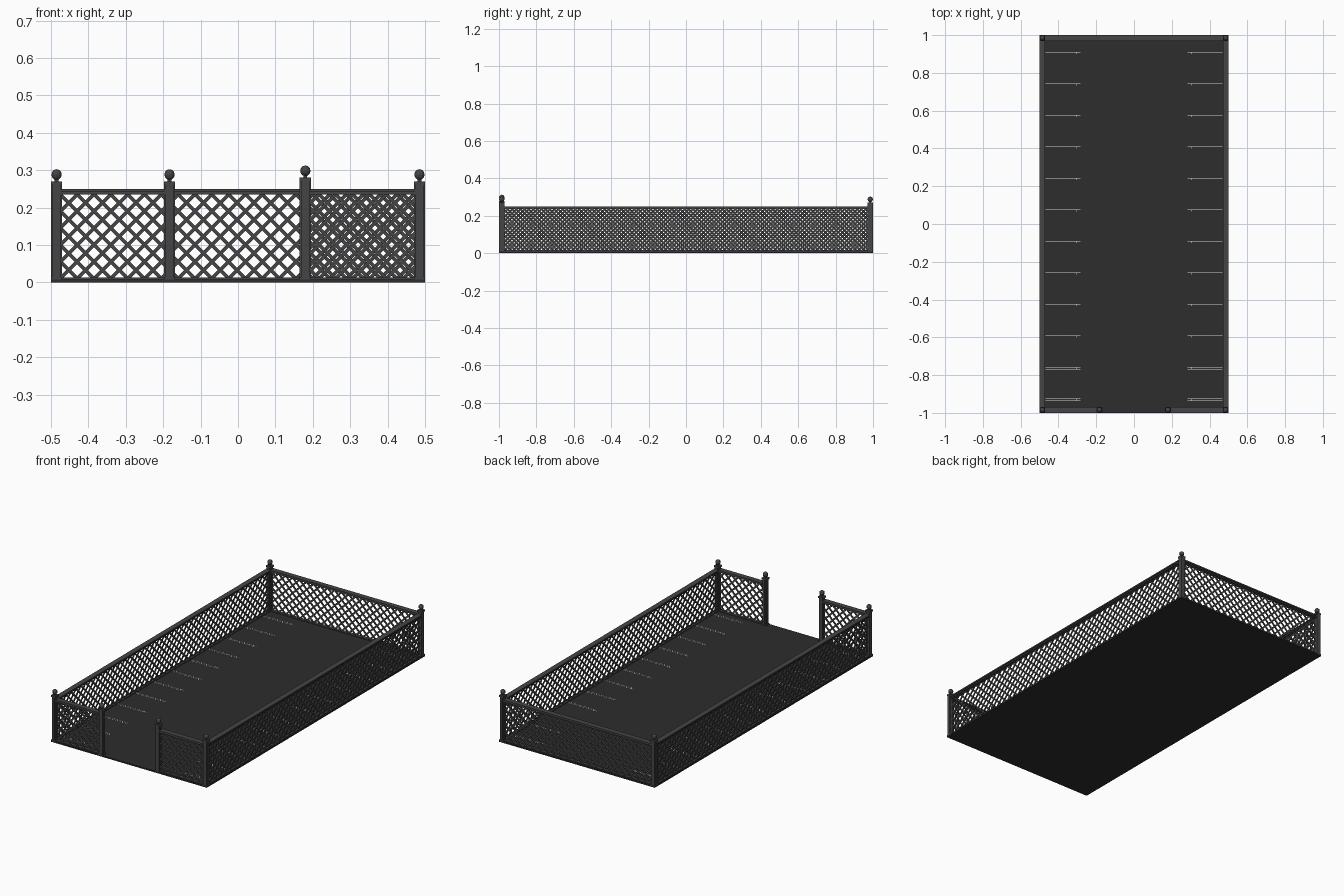
import bpy, bmesh, math
from mathutils import Matrix, Vector

if "Cube" in bpy.data.objects:
    bpy.data.objects.remove(bpy.data.objects["Cube"])


def material(name, c):
    m = bpy.data.materials.new(name)
    m.diffuse_color = (c[0], c[1], c[2], 1)
    m.use_nodes = True
    m.node_tree.nodes["Principled BSDF"].inputs["Base Color"].default_value = m.diffuse_color
    return m


FENCE = material("dark grey fence", (0.06, 0.06, 0.06))
ASPHALT = material("asphalt", (0.026, 0.026, 0.026))
PAINT = material("white paint", (0.85, 0.85, 0.85))


def add_box(bm, centre, size, rot=Matrix.Identity(4)):
    m = Matrix.Translation(centre) @ rot @ Matrix.Diagonal((*size, 1))
    bmesh.ops.create_cube(bm, size=1, matrix=m)


def finish(bm, name, mat):
    me = bpy.data.meshes.new(name)
    bm.to_mesh(me)
    bm.free()
    me.materials.append(mat)
    ob = bpy.data.objects.new(name, me)
    bpy.context.collection.objects.link(ob)
    return ob


# Ground slab
bm = bmesh.new()
add_box(bm, (0, 0, 0.004), (1, 2, 0.008))
finish(bm, "ground_slab", ASPHALT)

# Parking bay markings: thin outlined strips along both long sides
bm = bmesh.new()
for i in range(12):
    y = 0.905 - i * 0.1668
    for s in (-1, 1):
        for dy in (-0.005, 0.005):
            add_box(bm, (s * 0.377, y + dy, 0.0082), (0.185, 0.002, 0.001))
        add_box(bm, (s * 0.302, y, 0.0082), (0.003, 0.010, 0.001))
finish(bm, "bay_markings", PAINT)


# Fence posts with ridged shaft, foot and finial
def post(name, x, y, top):
    bm = bmesh.new()
    h = top - 0.008
    zc = 0.008 + h / 2
    add_box(bm, (x, y, zc), (0.024, 0.024, h))
    add_box(bm, (x, y, zc), (0.030, 0.012, h))
    add_box(bm, (x, y, zc), (0.012, 0.030, h))
    add_box(bm, (x, y, 0.010), (0.030, 0.030, 0.006))
    add_box(bm, (x, y, top - 0.005), (0.030, 0.030, 0.010))
    add_box(bm, (x, y, top + 0.007), (0.010, 0.010, 0.016))
    bmesh.ops.create_uvsphere(bm, u_segments=10, v_segments=6, radius=0.0145,
                              matrix=Matrix.Translation((x, y, top + 0.018)))
    finish(bm, name, FENCE)


for sx, side in ((-1, "left"), (1, "right")):
    for sy, end in ((-1, "front"), (1, "back")):
        post(f"{end}_{side}_corner_post", sx * 0.485, sy * 0.985, 0.27)
post("left_entrance_post", -0.183, -0.985, 0.27)
post("right_entrance_post", 0.18, -0.985, 0.28)


# Lattice panel with rails, built along local x and then placed
def panel(name, length, centre, angle=0, phase=0.0):
    bm = bmesh.new()
    add_box(bm, (0, 0, 0.246), (length, 0.030, 0.008))
    add_box(bm, (0, 0, 0.2385), (length, 0.020, 0.007))
    add_box(bm, (0, 0, 0.010), (length, 0.020, 0.006))
    pitch, z0, z1 = 0.045, 0.010, 0.237
    h = z1 - z0
    for k in range(-int(h / pitch) - 1, int(length / pitch) + 2):
        c = (k + phase) * pitch
        # slat u = c + v, clipped to the panel; second layer is its mirror
        va, vb = max(0, -c), min(h, length - c)
        if vb - va < 0.004:
            continue
        mid = (va + vb) / 2
        size = ((vb - va) * math.sqrt(2), 0.004, 0.0095)
        u = c + mid - length / 2
        add_box(bm, (u, -0.002, z0 + mid), size,
                Matrix.Rotation(-math.pi / 4, 4, 'Y'))
    for k in range(0, int((length + h) / pitch) + 2):
        c = (k + phase) * pitch
        # slat u = c - v
        va, vb = max(0, c - length), min(h, c)
        if vb - va < 0.004:
            continue
        mid = (va + vb) / 2
        size = ((vb - va) * math.sqrt(2), 0.004, 0.0095)
        add_box(bm, (c - mid - length / 2, 0.002, z0 + mid), size,
                Matrix.Rotation(math.pi / 4, 4, 'Y'))
    ob = finish(bm, name, FENCE)
    ob.location = centre
    ob.rotation_euler.z = angle


panel("back_fence", 0.95, (0, 0.985, 0))
panel("left_fence", 1.95, (-0.485, 0, 0), math.pi / 2)
panel("right_fence", 1.95, (0.485, 0, 0), math.pi / 2, 0.5)
panel("front_left_fence", 0.28, (-0.335, -0.985, 0))
panel("front_right_fence", 0.28, (0.334, -0.985, 0), 0, 0.5)
